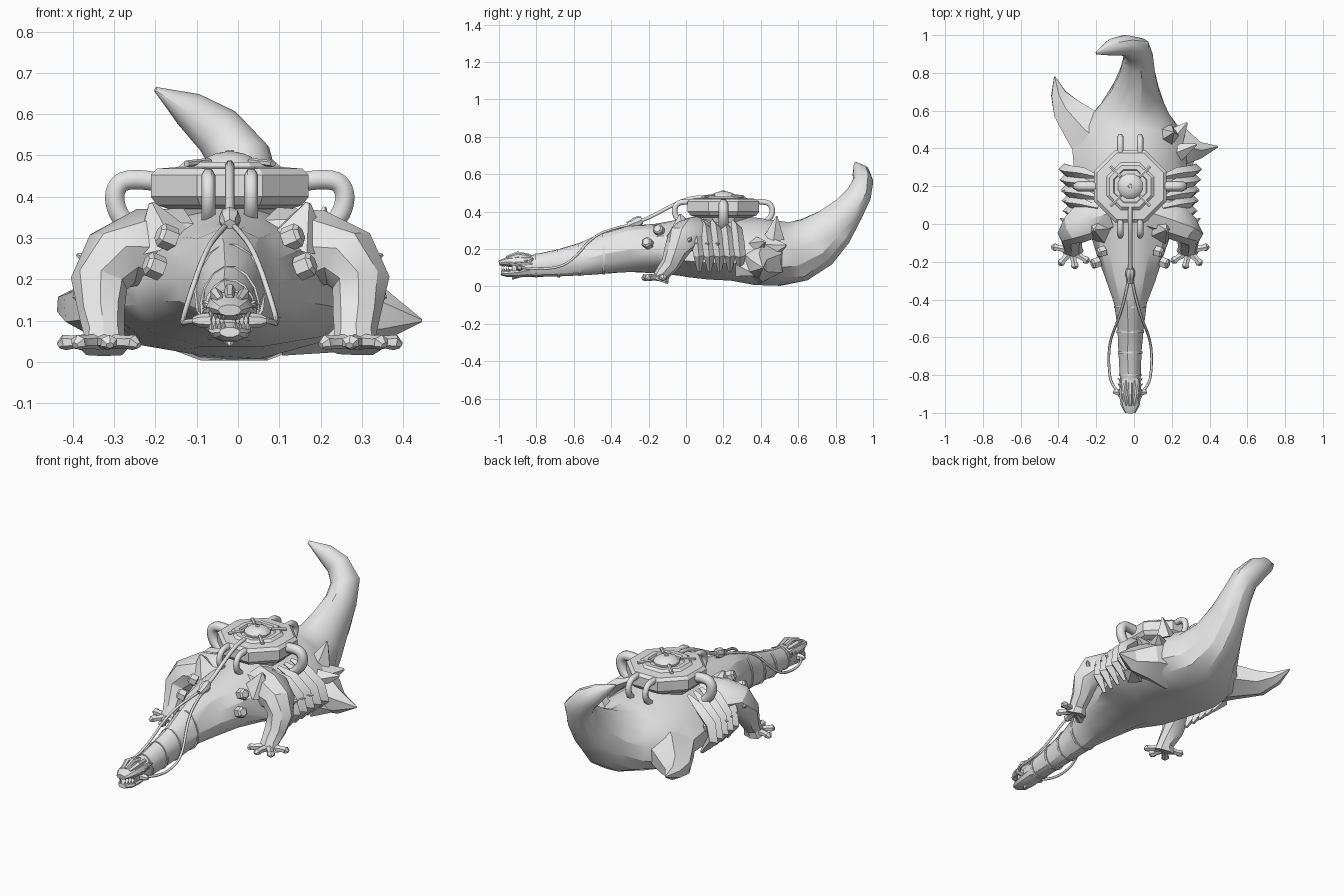
import bpy, bmesh, random
from math import sin, cos, pi
from mathutils import Vector

random.seed(4)
MID = -0.02          # symmetry plane of the creature
X, Y, Z = Vector((1, 0, 0)), Vector((0, 1, 0)), Vector((0, 0, 1))

old = bpy.data.objects.get("Cube")
if old:
    bpy.data.objects.remove(old)

grey = bpy.data.materials.new("plain_grey")
grey.use_nodes = True
grey.diffuse_color = (0.8, 0.8, 0.8, 1)
grey.node_tree.nodes["Principled BSDF"].inputs["Base Color"].default_value = (0.8, 0.8, 0.8, 1)


def finish(name, bm, angle=0.5):
    bmesh.ops.recalc_face_normals(bm, faces=bm.faces)
    me = bpy.data.meshes.new(name)
    bm.to_mesh(me)
    bm.free()
    me.materials.append(grey)
    ob = bpy.data.objects.new(name, me)
    bpy.context.collection.objects.link(ob)
    bpy.ops.object.select_all(action='DESELECT')
    ob.select_set(True)
    bpy.context.view_layer.objects.active = ob
    bpy.ops.object.shade_smooth_by_angle(angle=angle)
    return ob


def skin(bm, rings):
    """Bridge rings of points and cap both ends."""
    vs = [[bm.verts.new(p) for p in r] for r in rings]
    n = len(vs[0])
    for a, b in zip(vs, vs[1:]):
        for i in range(n):
            j = (i + 1) % n
            bm.faces.new((a[i], a[j], b[j], b[i]))
    bm.faces.new(vs[0][::-1])
    bm.faces.new(vs[-1])


def tube(name, rows, ref, sides=8, side=1, jitter=0, sag=lambda y: 0, angle=0.5):
    """Loft ellipses; rows are x, y, z, radius along ref, radius across it."""
    pts = [Vector((MID + side * r[0], r[1], r[2])) for r in rows]
    rings = []
    for k, (c, r) in enumerate(zip(pts, rows)):
        t = (pts[min(k + 1, len(pts) - 1)] - pts[max(k - 1, 0)]).normalized()
        a = (ref - ref.dot(t) * t).normalized()
        b = a.cross(t)
        ring = []
        for i in range(sides):
            q = 2 * pi * i / sides
            p = c + a * r[3] * cos(q) * (1 - sag(c.y) * sin(q)) + b * r[4] * sin(q)
            ring.append(p + Vector([random.uniform(-jitter, jitter) * min(1, r[3] * 5) for _ in range(3)]))
        rings.append(ring)
    bm = bmesh.new()
    skin(bm, rings)
    if jitter:
        bmesh.ops.triangulate(bm, faces=bm.faces)
    return finish(name, bm, angle)


def spike(name, base, tip, r, ref=Z, side=1, sides=5):
    return tube(name, [(*base, r, r), (*tip, r * .08, r * .08)], ref, sides, side)


def lathe(name, profile, sides, centre):
    bm = bmesh.new()
    skin(bm, [[Vector((r * cos(2 * pi * (i + .5) / sides), r * sin(2 * pi * (i + .5) / sides), z)) + centre
               for i in range(sides)] for r, z in profile])
    return finish(name, bm)


def cable(name, pts, depth, side=1):
    cu = bpy.data.curves.new(name, 'CURVE')
    cu.dimensions = '3D'
    cu.bevel_depth, cu.bevel_resolution, cu.resolution_u = depth, 1, 5
    cu.use_fill_caps = True
    sp = cu.splines.new('NURBS')
    sp.points.add(len(pts) - 1)
    for p, (x, y, z) in zip(sp.points, pts):
        p.co = (MID + side * x, y, z, 1)
    sp.use_endpoint_u, sp.order_u = True, 3
    cu.materials.append(grey)
    ob = bpy.data.objects.new(name, cu)
    bpy.context.collection.objects.link(ob)


# Body, neck and raised tail in one loft
tube("body_and_tail", [
    (0, -.93, .105, .045, .05), (0, -.82, .11, .055, .06), (0, -.68, .125, .06, .073),
    (0, -.55, .147, .07, .088), (0, -.42, .18, .085, .112), (0, -.3, .2, .13, .122),
    (0, -.15, .205, .18, .132), (0, 0, .207, .23, .155), (0, .12, .207, .28, .175),
    (0, .25, .2, .3, .18), (0, .38, .19, .3, .18), (.01, .5, .178, .27, .172),
    (.02, .6, .185, .19, .165), (.03, .7, .24, .125, .15), (.04, .79, .32, .095, .12),
    (.045, .87, .41, .08, .085), (.03, .925, .49, .075, .067), (-.03, .945, .56, .065, .055),
    (-.1, .935, .61, .045, .045), (-.18, .905, .66, .005, .008)],
    X, 14, jitter=.008, sag=lambda y: .25 if -.1 < y < .55 else .1)

# Tail-side fins, one long and one short
tube("long_rear_fin", [(-.1, .38, .16, .13, .2), (-.24, .5, .15, .09, .13), (-.34, .61, .13, .065, .085),
                       (-.38, .69, .14, .035, .045), (-.4, .78, .16, .004, .004)], Z, 6, jitter=.006)
tube("short_rear_fin", [(.15, .4, .15, .14, .16), (.28, .41, .125, .1, .11), (.37, .39, .11, .065, .05),
                        (.465, .41, .1, .004, .004)], Z, 6, jitter=.006)
for k, (base, tip, r) in enumerate([((.2, .47, .26), (.23, .485, .375), .06),
                                    ((.21, .43, .2), (.3, .535, .22), .08),
                                    ((.2, .36, .2), (.35, .42, .24), .08),
                                    ((.27, .3, .1), (.35, .38, .06), .06)]):
    spike("hip_spike_%d" % k, base, tip, r, X if k == 0 else Z)

for s, tag in ((1, "left"), (-1, "right")):
    # Gill ridges along the flank
    for k in range(5):
        y, o = .05 + k * .055, .012 * k
        tube("%s_gill_ridge_%d" % (tag, k), [
            (.17, y - .02, .35, .01, .01), (.25, y, .31, .03, .03), (.305 + o / 2, y + .01, .24, .032, .035),
            (.325 + o / 2, y + .02, .165, .03, .033), (.28, y + .02, .08, .01, .01)], Y, 4, s)
        spike("%s_gill_tip_%d" % (tag, k), (.3, y, .22), (.365 - .01 * abs(k - 2), y + .015, .23), .028, side=s)
    # Front leg with a bulky shoulder
    tube(tag + "_front_leg", [
        (.12, .06, .27, .11, .1), (.22, .02, .275, .105, .095), (.285, -.02, .25, .085, .08),
        (.315, -.05, .19, .065, .07), (.31, -.085, .12, .05, .058), (.305, -.125, .07, .04, .05),
        (.305, -.14, .03, .045, .06)], Y, 8, s, jitter=.012)
    spike(tag + "_shoulder_plate", (.16, -.02, .28), (.19, -.03, .385), .09, X, s)
    spike(tag + "_elbow_spike", (.29, -.02, .22), (.37, .03, .26), .045, Z, s)
    # Splayed toes
    for k, (tx, ty) in enumerate([(.415, -.12), (.375, -.215), (.29, -.235), (.22, -.2)]):
        mx, my = (tx * 2 + .31) / 3, (ty * 2 - .14) / 3
        tube("%s_toe_%d" % (tag, k), [(.31, -.14, .05, .02, .028), (mx, my, .048, .016, .016),
                                     (mx * .4 + tx * .6, my * .4 + ty * .6, .047, .019, .023),
                                     (tx, ty, .04, .008, .01)], Z, 6, s)
    # Hexagonal studs on the shoulder and neck base
    for k, (x, y, z) in enumerate([(.165, -.2, .225), (.135, -.14, .295)]):
        d = Vector((.85, -.3, .35)).normalized() * .035
        e = Vector((x, y, z)) + d
        tube("%s_stud_%d" % (tag, k), [(x, y, z, .03, .03), (*e, .03, .03), (*(e + d * .25), .02, .02)], Z, 6, s)
    # Side pipe from the pack into the flank
    cable(tag + "_side_pipe", [(.17, .2, .435), (.25, .2, .45), (.285, .2, .41), (.265, .2, .34), (.22, .2, .31)],
          .027, s)
    # Pipe pairs at the front and back of the pack
    for end, y0, d in (("front", .03, -1), ("rear", .37, 1)):
        cable("%s_%s_pipe" % (tag, end), [(.052, y0, .45), (.052, y0 + d * .07, .46), (.052, y0 + d * .1, .40),
                                         (.052, y0 + d * .06, .34), (.052, y0, .32)], .017, s)
    # Thin cable looping to the side of the head
    cable(tag + "_head_cable", [(.005, -.27, .335), (.02, -.36, .32), (.06, -.5, .27), (.11, -.62, .12),
                                (.115, -.75, .09), (.1, -.86, .1), (.05, -.9, .1)], .007, s)
    tube(tag + "_cable_port", [(.04, -.89, .1, .02, .02), (.075, -.89, .1, .016, .016),
                               (.09, -.89, .1, .008, .008)], Z, 6, s)
    # Brow, cheek spikes and teeth
    tube(tag + "_brow", [(.025, -.83, .155, .015, .012), (.035, -.9, .165, .016, .014),
                         (.022, -.96, .148, .01, .01)], Z, 6, s)
    for k in range(4):
        y = -.84 - k * .03
        spike("%s_cheek_spike_%d" % (tag, k), (.04, y, .13), (.066, y + .025, .15 - .01 * k), .013, side=s)
        for end, z0, z1 in (("upper", .122, .1), ("lower", .08, .1)):
            spike("%s_%s_tooth_%d" % (tag, end, k), (.044 - .01 * k, -.945 - .012 * k, z0),
                  (.044 - .01 * k, -.95 - .012 * k, z1), .007, X, s, 4)

# Head: upper snout, lower jaw and nose horn
tube("upper_snout", [(0, -.82, .125, .055, .045), (0, -.9, .132, .058, .038), (0, -.96, .132, .05, .025),
                     (0, -1, .125, .028, .014)], X, 10)
tube("lower_jaw", [(0, -.82, .09, .05, .04), (0, -.9, .075, .052, .028), (0, -.96, .07, .044, .02),
                   (0, -.99, .072, .025, .012)], X, 10)
spike("chin_point", (0, -.9, .07), (0, -.93, .038), .03, X)
tube("nose_ridge", [(0, -.84, .165, .012, .012), (0, -.9, .175, .014, .014), (0, -.96, .155, .01, .01)], X, 6)

# Narrow bands around the neck
for k, (y, z, w, h) in enumerate([(-.8, .112, .06, .066), (-.68, .125, .065, .078),
                                  (-.57, .143, .073, .09), (-.44, .175, .087, .113)]):
    tube("neck_band_%d" % k, [(0, y - .006, z, w, h), (0, y + .006, z, w, h)], X, 14, sag=lambda y: .1)

# Octagonal pack with raised ring and dome
PACK = Vector((MID, .2, 0))
lathe("pack_base", [(.13, .31), (.16, .385)], 8, PACK)
lathe("pack_housing", [(.16, .37), (.19, .38), (.207, .4), (.207, .453), (.19, .468), (.135, .472),
                       (.12, .484), (.095, .484), (.09, .474)], 8, PACK)
lathe("pack_dome", [(.068, .465), (.068, .482), (.055, .496), (.035, .505), (.012, .509)], 12, PACK)
lathe("dome_cap", [(.013, .505), (.01, .513)], 8, PACK)
for sx in (1, -1):
    for sy in (1, -1):
        tube("pack_spoke", [(sx * .05, .2 + sy * .05, .486, .008, .01),
                            (sx * .105, .2 + sy * .105, .48, .008, .01)], Z, 6)

# Main hose from the pack to the coupling
cable("main_hose", [(0, .09, .478), (0, .02, .478), (0, -.1, .42), (0, -.2, .365), (0, -.27, .34)], .011)
tube("hose_coupling", [(0, -.235, .355, .018, .02), (0, -.25, .35, .026, .028), (0, -.275, .34, .026, .028),
                       (0, -.285, .336, .02, .022), (0, -.31, .325, .018, .022)], X, 8)
